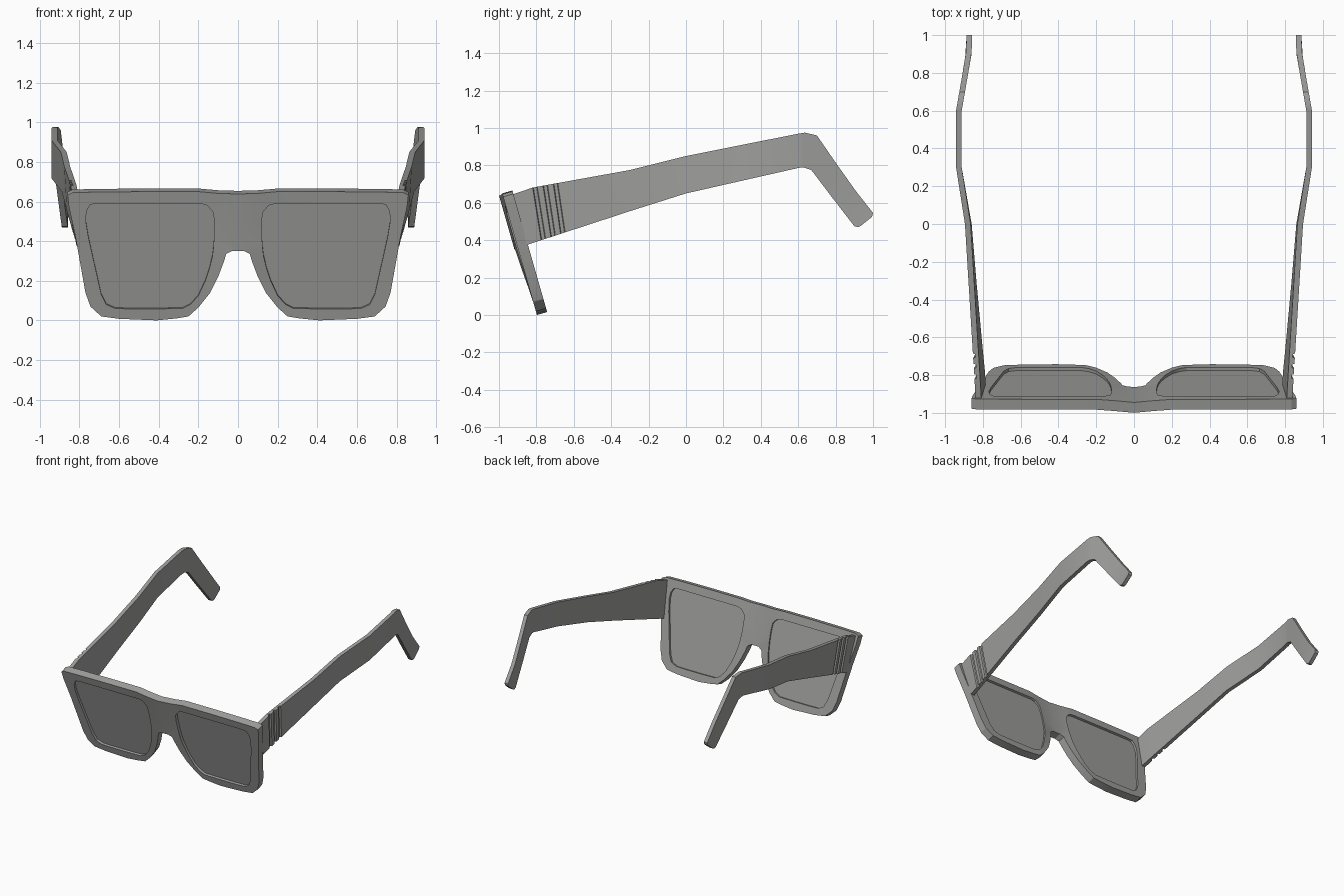
import bpy, bmesh, math
from mathutils import Vector

if "Cube" in bpy.data.objects:
    bpy.data.objects.remove(bpy.data.objects["Cube"])


def material(name, value):
    m = bpy.data.materials.new(name)
    m.diffuse_color = (value, value * 1.01, value * 0.98, 1)
    m.use_nodes = True
    m.node_tree.nodes["Principled BSDF"].inputs["Base Color"].default_value = m.diffuse_color
    return m


GREY = material("matte grey", 0.35)

# Front rim: outer point (x, z) paired with lens opening point (x, z)
RIM = [
    (0, .638, .125, .545), (.1, .641, .155, .58), (.2, .65, .19, .59),
    (.45, .65, .45, .59), (.7, .648, .7, .59), (.835, .645, .745, .585),
    (.86, .632, .765, .55), (.853, .57, .768, .5), (.82, .42, .755, .42),
    (.77, .14, .69, .13), (.745, .07, .665, .08), (.69, .02, .62, .06),
    (.6, .008, .55, .058), (.41, 0, .41, .058), (.31, .01, .28, .06),
    (.25, .02, .24, .08), (.2, .065, .2, .125), (.14, .14, .165, .2),
    (.1, .22, .145, .26), (.07, .3, .13, .32), (.06, .335, .125, .36),
    (.03, .35, .122, .4), (0, .35, .12, .43), (0, .5, .12, .5)]
THICK = 0.057
BACK = Vector((0, .961, .275))      # direction through the tilted front


def front_point(x, z, depth):
    """Place a point on the tilted front, bulging forward at the bridge."""
    bulge = 0.02 * (0.5 + 0.5 * math.cos(math.pi * min(abs(x) / .2, 1)))
    return Vector((x, -.797 - .286 * z - bulge, z)) + BACK * depth


def finish(name, bm, mirror=False):
    bmesh.ops.recalc_face_normals(bm, faces=bm.faces[:])
    me = bpy.data.meshes.new(name)
    bm.to_mesh(me)
    bm.free()
    ob = bpy.data.objects.new(name, me)
    bpy.context.collection.objects.link(ob)
    me.materials.append(GREY)
    if mirror:
        ob.modifiers.new("mirror", 'MIRROR').use_clip = True
    bpy.ops.object.select_all(action='DESELECT')
    ob.select_set(True)
    bpy.context.view_layer.objects.active = ob
    bpy.ops.object.shade_smooth_by_angle(angle=math.radians(25))
    return ob


# Front frame: half a rim, mirrored at the bridge
bm = bmesh.new()
rings = []
for depth in (0, THICK):
    rings.append([bm.verts.new(front_point(a, b, depth)) for a, b, c, d in RIM])
    rings.append([bm.verts.new(front_point(c, d, depth)) for a, b, c, d in RIM])
of, inf, ob_, inb = rings
n = len(RIM)
for i in range(n):
    j = (i + 1) % n
    bm.faces.new((of[i], of[j], inf[j], inf[i]))
    bm.faces.new((ob_[i], inb[i], inb[j], ob_[j]))
    bm.faces.new((inf[i], inf[j], inb[j], inb[i]))
    if RIM[i][0] + RIM[j][0] > 0:
        bm.faces.new((of[i], ob_[i], ob_[j], of[j]))
finish("front_frame", bm, True)

# Lenses: thin plates set inside the openings
for side, label in ((1, "right"), (-1, "left")):
    bm = bmesh.new()
    loops = []
    for depth in (.018, .04):
        loops.append([bm.verts.new(front_point(c * side, d, depth)) for a, b, c, d in RIM])
        for v in loops[-1]:       # keep the plates flat
            v.co.y = -.797 - .286 * (v.co.z - BACK.z * depth) + BACK.y * depth
        bm.faces.new(loops[-1])
    for i in range(n):
        j = (i + 1) % n
        bm.faces.new((loops[0][i], loops[0][j], loops[1][j], loops[1][i]))
    finish(label + "_lens", bm)

# Temple sections: top (y, z), bottom (y, z), groove depth
sections = [(-.925, .645, -.85, .375, 0)]
for k in range(3):
    for off, cut in ((0, 0), (.004, .012), (.021, .012), (.025, 0)):
        t, b = -.82 + .055 * k + off, -.775 + .052 * k + off
        sections.append((t, .685 + .18 * (t + .8), b, .375 + .327 * (b + .85), cut))
sections += [
    (-.3, .775, -.3, .555, 0), (0, .85, 0, .65, 0), (.3, .91, .3, .718, 0),
    (.6, .969, .6, .786, 0), (.635, .975, .625, .79, 0), (.7, .96, .67, .775, 0),
    (.8, .815, .78, .63, 0), (.91, .66, .875, .507, 0), (.985, .565, .9, .475, 0),
    (1, .545, .92, .47, 0), (.995, .525, .935, .477, 0)]
SPREAD = [(-.93, .838), (0, .895), (.3, .942), (.6, .942), (.9, .89), (1.01, .886)]


def spread(y):
    """Outer x of the temple along its length."""
    for (y0, x0), (y1, x1) in zip(SPREAD, SPREAD[1:]):
        if y <= y1:
            return x0 + (x1 - x0) * (y - y0) / (y1 - y0)
    return SPREAD[-1][1]


# Temples: lofted arms with three shallow grooves near the hinge
for side, label in ((1, "right"), (-1, "left")):
    bm = bmesh.new()
    prev = None
    for ty, tz, by, bz, cut in sections:
        lean = .11 * (tz - bz) * max(0, min(1, (.3 - by) / 1.2))
        xt, xb = spread(ty), spread(by) - lean
        ring = [bm.verts.new((side * x, y, z)) for x, y, z in (
            (xt - cut, ty, tz), (xt - .03, ty, tz),
            (xb - .03, by, bz), (xb - cut, by, bz))]
        if prev:
            for i in range(4):
                j = (i + 1) % 4
                bm.faces.new((prev[i], prev[j], ring[j], ring[i]))
        else:
            bm.faces.new(ring)
        prev = ring
    bm.faces.new(prev)
    finish(label + "_temple", bm)
